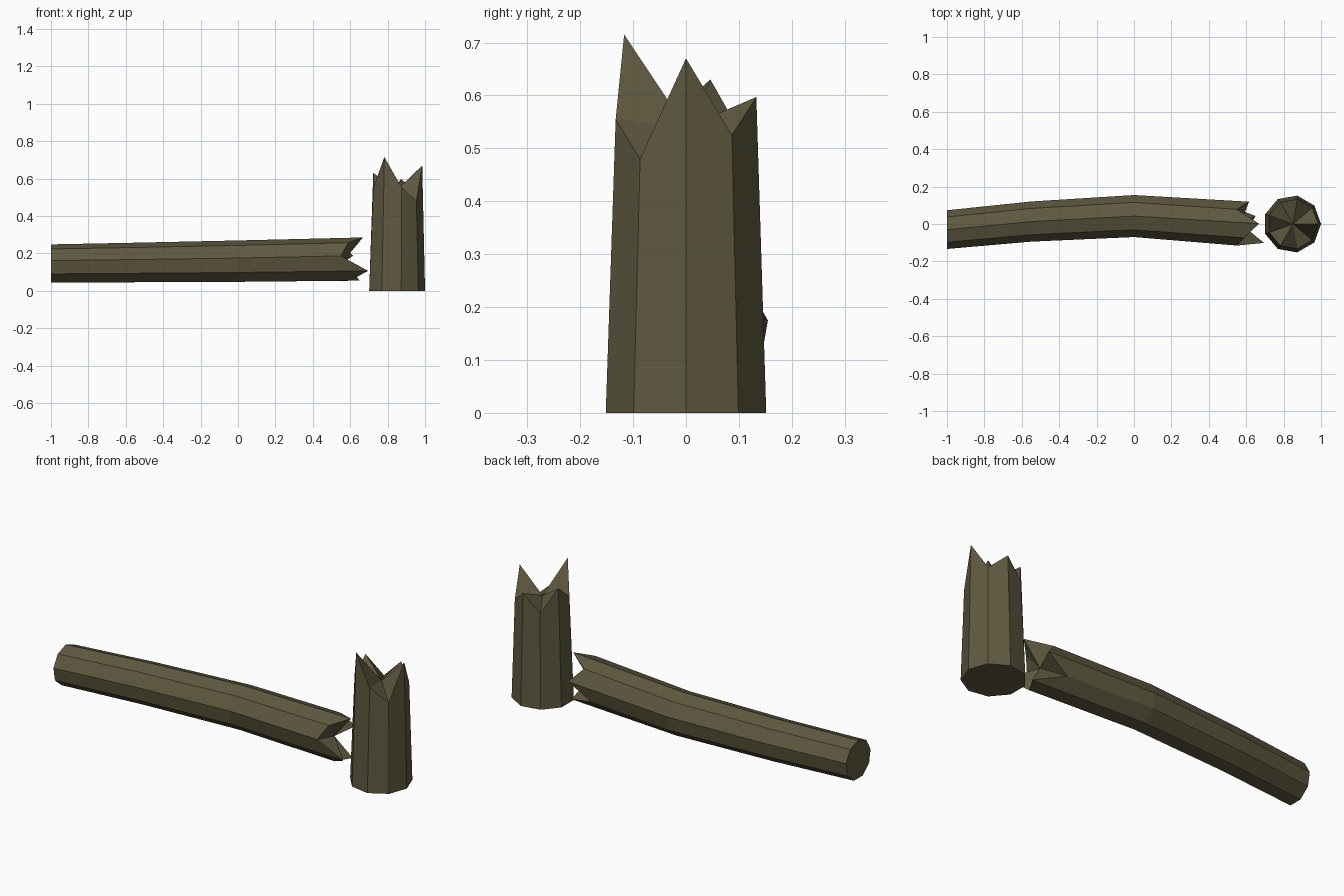
import bpy, bmesh, math
from mathutils import Vector

SIDES = 9

old = bpy.data.objects.get("Cube")
if old:
    bpy.data.objects.remove(old, do_unlink=True)

# Weathered wood material
wood = bpy.data.materials.new("olive_wood")
wood.use_nodes = True
colour = (0.113, 0.100, 0.050, 1)
wood.diffuse_color = colour
bsdf = wood.node_tree.nodes["Principled BSDF"]
bsdf.inputs["Base Color"].default_value = colour
bsdf.inputs["Roughness"].default_value = 0.9


def ring(centre, radius, u, v, start):
    """Points of a nine-sided ring in the plane of u and v."""
    points = []
    for i in range(SIDES):
        a = math.radians(start) + math.tau * i / SIDES
        points.append(Vector(centre) + radius * (u * math.cos(a) + v * math.sin(a)))
    return points


def splintered_shaft(name, rings, heart):
    """Skin the rings, cap the first one and fan the jagged last one to the heart."""
    bm = bmesh.new()
    loops = [[bm.verts.new(p) for p in r] for r in rings]
    tip = bm.verts.new(heart)
    bm.faces.new(loops[0])
    for i in range(SIDES):
        j = (i + 1) % SIDES
        for low, high in zip(loops, loops[1:]):
            bm.faces.new((low[i], low[j], high[j], high[i]))
        bm.faces.new((loops[-1][i], loops[-1][j], tip))
    bmesh.ops.recalc_face_normals(bm, faces=bm.faces)
    mesh = bpy.data.meshes.new(name)
    bm.to_mesh(mesh)
    bm.free()
    mesh.materials.append(wood)
    obj = bpy.data.objects.new(name, mesh)
    bpy.context.collection.objects.link(obj)
    return obj


X, Y, Z = Vector((1, 0, 0)), Vector((0, 1, 0)), Vector((0, 0, 1))

# Standing stump with a splintered top
splinter_heights = [0.67, 0.525, 0.597, 0.505, 0.63, 0.55, 0.715, 0.555, 0.48]
base = ring((0.846, 0, 0), 0.154, X, Y, 0)
rim = ring((0.85, 0, 0), 0.135, X, Y, 0)
for point, height in zip(rim, splinter_heights):
    point.z = height
splintered_shaft("stump", [base, rim], (0.85, 0, 0.54))

# Fallen trunk, slightly bent, with a splintered end facing the stump
path = [((-1, -0.03, 0.143), 0.105),
        ((-0.55, 0.013, 0.148), 0.109),
        ((0, 0.0425, 0.155), 0.114)]
splinter_reach = [0.615, 0.55, 0.668, 0.59, 0.55, 0.695, 0.60, 0.65, 0.49]
rings = [ring(c, r, Y, Z, 10) for c, r in path]
broken = ring((0, 0.002, 0.166), 0.119, Y, Z, 10)
for point, reach in zip(broken, splinter_reach):
    point.x = reach
splintered_shaft("fallen_trunk", rings + [broken], (0.57, 0.002, 0.166))
